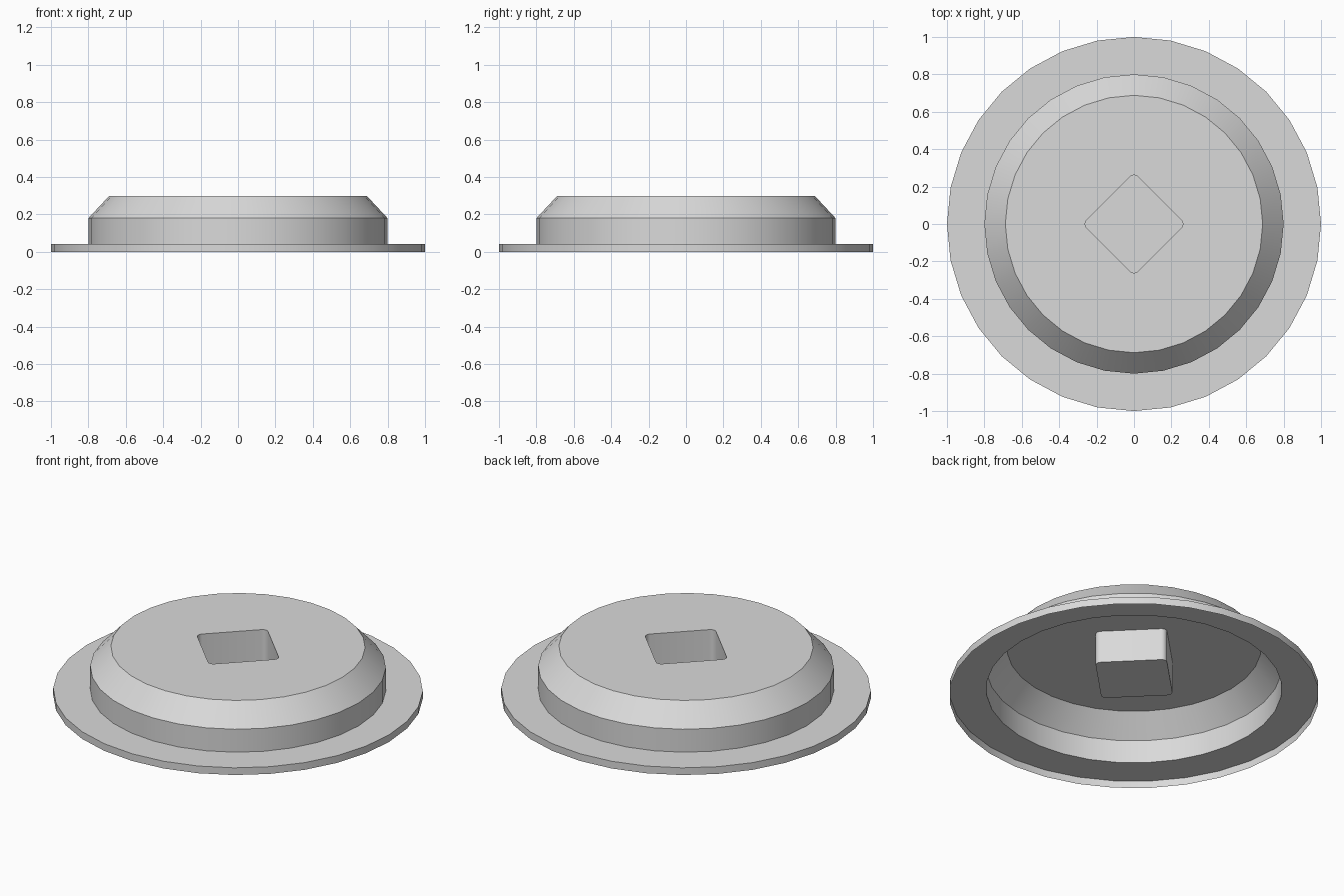
import bpy, bmesh
from math import sin, cos, pi, radians, sqrt

if "Cube" in bpy.data.objects:
    bpy.data.objects.remove(bpy.data.objects["Cube"])

SEGMENTS = 32
TOP = 0.3

grey = bpy.data.materials.new("light_grey")
grey.use_nodes = True
colour = (0.7, 0.7, 0.7, 1)
grey.diffuse_color = colour
grey.node_tree.nodes["Principled BSDF"].inputs["Base Color"].default_value = colour


def circle(r, z):
    return [(r * sin(2 * pi * i / SEGMENTS), r * cos(2 * pi * i / SEGMENTS), z)
            for i in range(SEGMENTS)]


def diamond(tip, z, radius=0.03, steps=4):
    """Square turned on its corner, with rounded corners."""
    points = []
    centre = tip - radius * sqrt(2)
    for corner in range(4):
        mid = corner * pi / 2
        for s in range(steps + 1):
            a = mid + (s / steps - 0.5) * pi / 2
            points.append((centre * cos(mid) + radius * cos(a),
                           centre * sin(mid) + radius * sin(a), z))
    return points


def stack(bm, rings):
    """Join rings of points with quads; return the rings of vertices."""
    loops = [[bm.verts.new(p) for p in ring] for ring in rings]
    for a, b in zip(loops, loops[1:]):
        for i in range(len(a)):
            j = (i + 1) % len(a)
            bm.faces.new((a[i], a[j], b[j], b[i]))
    return loops


def ring_edges(bm, loop):
    return [bm.edges.get((loop[i - 1], loop[i])) for i in range(len(loop))]


bm = bmesh.new()

# Thin open shell: lip, flange, wall and sloping shoulder
profile = [(1, 0), (1, 0.043), (0.8, 0.043), (0.8, 0.18), (0.688, TOP)]
shell = stack(bm, [circle(r, z) for r, z in profile])

# Square pocket sunk from the top, with a closed floor
pocket = stack(bm, [diamond(0.274, z) for z in (TOP, 0.107)])
bm.faces.new(pocket[-1])

# Flat top between the shoulder and the pocket
bmesh.ops.triangle_fill(bm, use_beauty=True, normal=(0, 0, 1),
                        edges=ring_edges(bm, shell[-1]) + ring_edges(bm, pocket[0]))
bmesh.ops.recalc_face_normals(bm, faces=bm.faces)

mesh = bpy.data.meshes.new("flanged_cap")
bm.to_mesh(mesh)
bm.free()
mesh.materials.append(grey)
cap = bpy.data.objects.new("flanged_cap", mesh)
bpy.context.collection.objects.link(cap)

# Smooth round walls with crisp rims
bpy.ops.object.select_all(action="DESELECT")
cap.select_set(True)
bpy.context.view_layer.objects.active = cap
bpy.ops.object.shade_smooth_by_angle(angle=radians(30))
